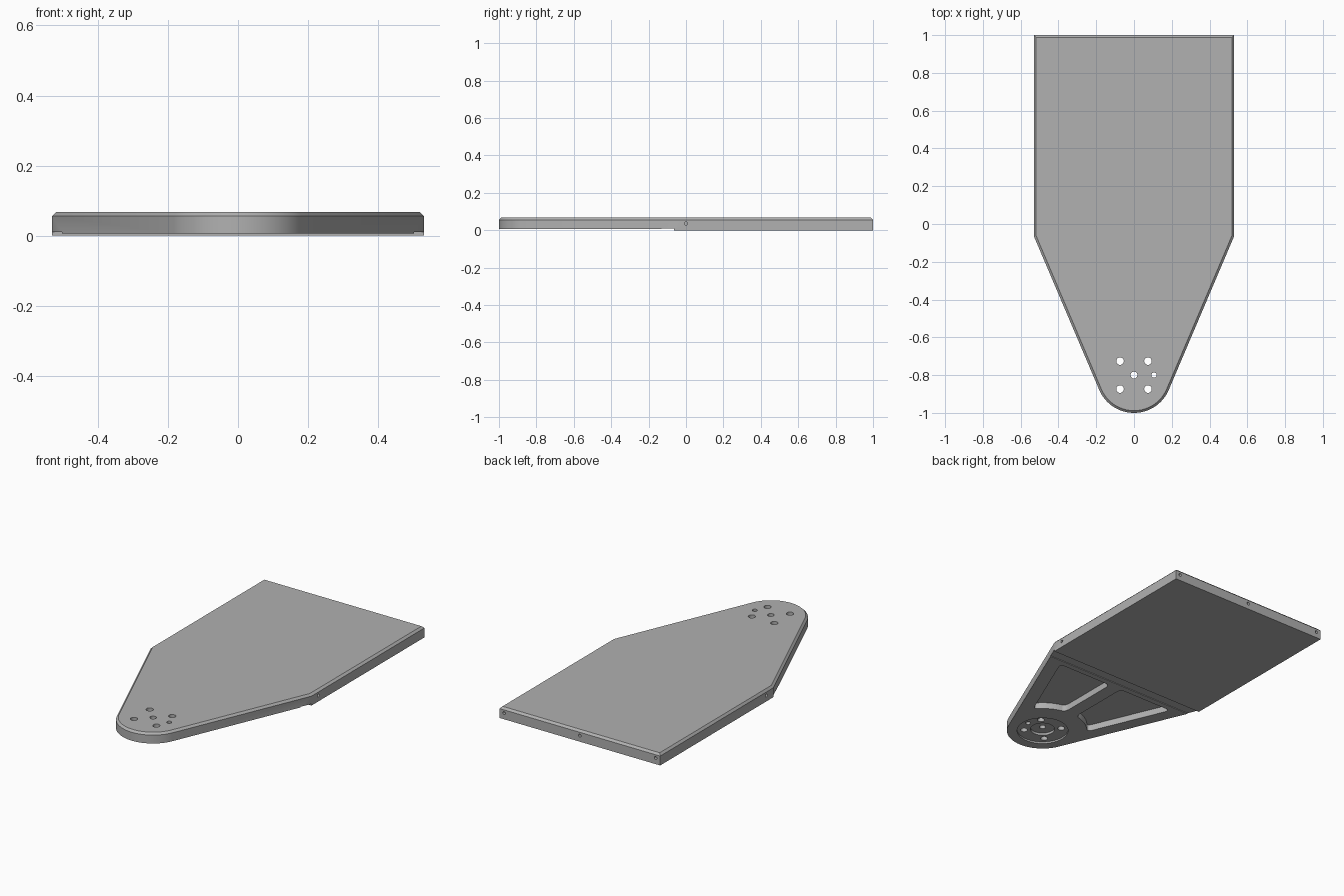
import bpy, bmesh, math

if "Cube" in bpy.data.objects:
    bpy.data.objects.remove(bpy.data.objects["Cube"], do_unlink=True)

grey = bpy.data.materials.new("plain grey")
grey.use_nodes = True
colour = (0.44, 0.44, 0.44, 1)
grey.diffuse_color = colour
grey.node_tree.nodes["Principled BSDF"].inputs["Base Color"].default_value = colour

HALF, BACK, SHOULDER, TOP = 0.53, 1.0, -0.065, 0.068
HUB_Y, NOSE_R = -0.8, 0.2
HOLE_Z = 0.036


def arc(radius, start, end, steps):
    """Points on a circle around the hub, angles in radians."""
    return [(radius * math.cos(start + (end - start) * i / steps),
             HUB_Y + radius * math.sin(start + (end - start) * i / steps))
            for i in range(steps + 1)]


def prism(name, points, z0, z1, round_corners=0, chamfer=0):
    """Extrude an outline, with optional rounded corners and top chamfer."""
    bm = bmesh.new()
    face = bm.faces.new([bm.verts.new((x, y, z0)) for x, y in points])
    if round_corners:
        sharp = [l.vert for l in face.loops if l.calc_angle() < math.radians(150)]
        bmesh.ops.bevel(bm, geom=sharp, offset=round_corners, segments=6,
                        profile=0.5, affect='VERTICES')
    made = bmesh.ops.extrude_face_region(bm, geom=bm.faces[:])["geom"]
    bmesh.ops.translate(bm, vec=(0, 0, z1 - z0),
                        verts=[g for g in made if isinstance(g, bmesh.types.BMVert)])
    bmesh.ops.recalc_face_normals(bm, faces=bm.faces[:])
    if chamfer:
        rim = [e for e in bm.edges if all(abs(v.co.z - z1) < 1e-5 for v in e.verts)]
        bmesh.ops.bevel(bm, geom=rim, offset=chamfer, segments=1, affect='EDGES')
    mesh = bpy.data.meshes.new(name)
    bm.to_mesh(mesh)
    bm.free()
    ob = bpy.data.objects.new(name, mesh)
    bpy.context.collection.objects.link(ob)
    mesh.materials.append(grey)
    return ob


def cylinder(name, radius, depth, location, rotation=(0, 0, 0), sides=32):
    bpy.ops.mesh.primitive_cylinder_add(vertices=sides, radius=radius, depth=depth,
                                        location=location, rotation=rotation)
    ob = bpy.context.object
    ob.name = name
    ob.data.materials.append(grey)
    return ob


def cut(body, cutter):
    cutter.hide_render = True
    mod = body.modifiers.new("cut", 'BOOLEAN')
    mod.operation, mod.solver, mod.object = 'DIFFERENCE', 'EXACT', cutter
    bpy.context.view_layer.objects.active = body
    bpy.ops.object.modifier_apply(modifier=mod.name)
    bpy.data.objects.remove(cutter, do_unlink=True)


# Tapered plate: the sides run tangent into the round nose
dist = math.hypot(HALF, SHOULDER - HUB_Y)
tangent = math.atan2(SHOULDER - HUB_Y, HALF) - math.acos(NOSE_R / dist)
nose = arc(NOSE_R, math.pi - tangent, 2 * math.pi + tangent, 48)
outline = [(HALF, SHOULDER), (HALF, BACK), (-HALF, BACK), (-HALF, SHOULDER)] + nose
plate = prism("tapered_plate", outline, 0, TOP, chamfer=0.012)

# Raised underside of the taper, with a shallow groove at the shoulder
for name, y0, y1, z in (("taper_relief", -1.1, SHOULDER, 0.006),
                        ("shoulder_groove", -0.13, SHOULDER, 0.01)):
    cut(plate, prism(name, [(-1, y0), (1, y0), (1, y1), (-1, y1)], -0.1, z))

# Pair of lightening pockets beside the centre rib
RIB, POCKET_BACK, POCKET_R, INSET = 0.04, -0.165, 0.25, 0.078
nx, ny = math.cos(tangent), math.sin(tangent)
reach = NOSE_R - INSET


def edge_x(y):
    return (reach - ny * (y - HUB_Y)) / nx


outer = tangent + math.acos(reach / POCKET_R)
inner = math.acos(RIB / POCKET_R)
for side in (1, -1):
    pts = [(RIB, POCKET_BACK), (edge_x(POCKET_BACK), POCKET_BACK)]
    pts += arc(POCKET_R, outer, inner, 8)
    pts = [(side * x, y) for x, y in pts]
    cut(plate, prism("pocket", pts, -0.05, 0.044, round_corners=0.03))

# Stepped round seat under the nose
cut(plate, cylinder("hub_seat", 0.143, 0.1, (0, HUB_Y, -0.034), sides=64))
cut(plate, cylinder("hub_bore", 0.068, 0.1, (0, HUB_Y, -0.02), sides=48))

# Through holes around the hub
holes = [(sx * 0.074, sy * 0.074, 0.02) for sx in (1, -1) for sy in (1, -1)]
holes += [(0, 0, 0.018), (0.106, 0, 0.014)]
for x, y, r in holes:
    cut(plate, cylinder("bolt_hole", r, 0.4, (x, HUB_Y + y, 0)))

# Small blind holes in the back and side edges
for x in (-0.5, 0, 0.5):
    cut(plate, cylinder("back_hole", 0.009, 0.1, (x, BACK, HOLE_Z),
                        (math.pi / 2, 0, 0), 16))
for x in (-HALF, HALF):
    cut(plate, cylinder("side_hole", 0.009, 0.1, (x, 0, HOLE_Z),
                        (0, math.pi / 2, 0), 16))

bpy.ops.object.select_all(action='DESELECT')
plate.select_set(True)
bpy.context.view_layer.objects.active = plate
bpy.ops.object.shade_smooth_by_angle(angle=math.radians(30))
